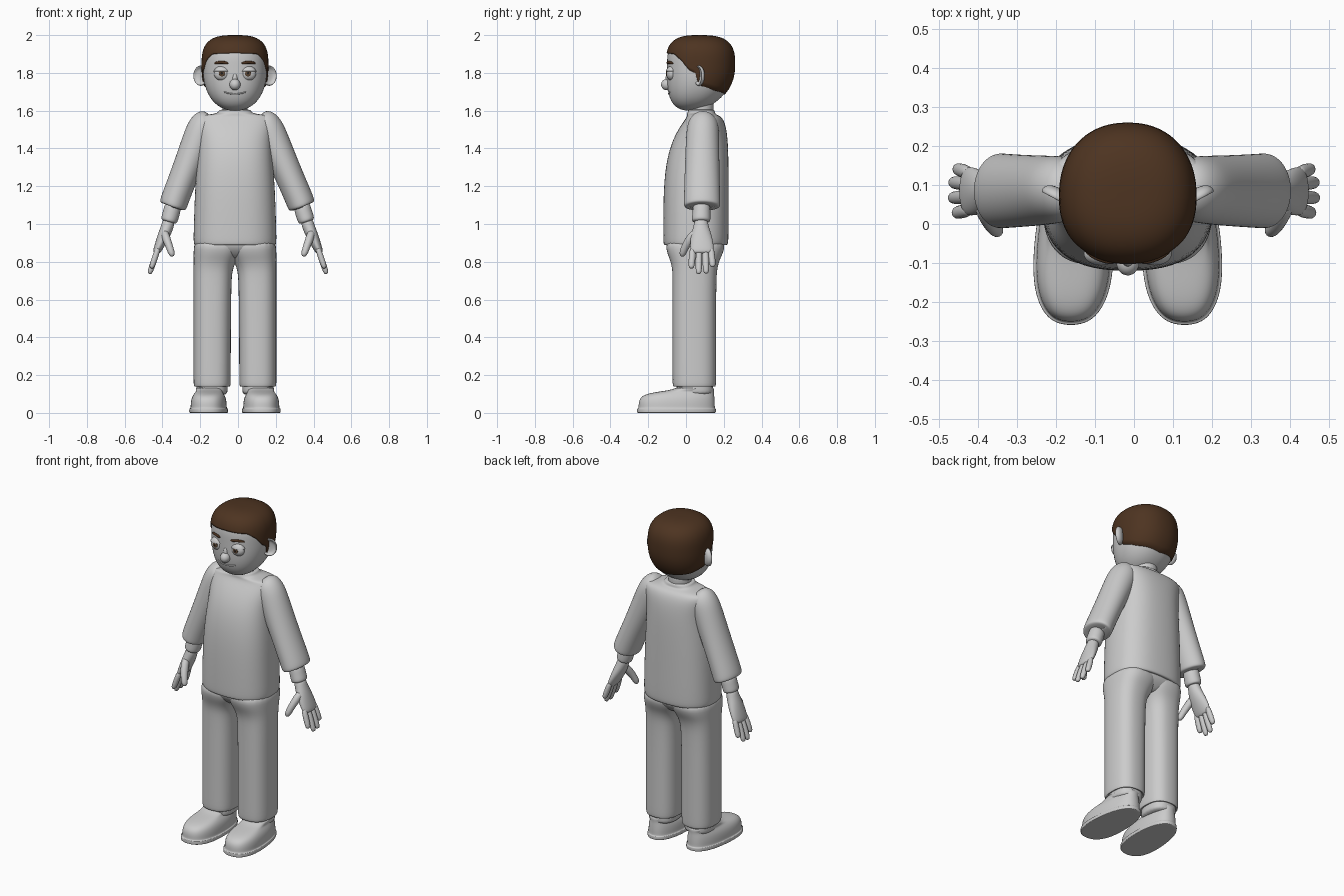
import bpy, bmesh
from math import sin, cos, pi, copysign
from mathutils import Vector, Matrix

cube = bpy.data.objects.get("Cube")
if cube:
    bpy.data.objects.remove(cube, do_unlink=True)

MID = -0.016          # centre line of head, torso and legs
SIDES = (("left", 1), ("right", -1))


def material(name, rgb):
    m = bpy.data.materials.new(name)
    m.use_nodes = True
    m.diffuse_color = (*rgb, 1)
    m.node_tree.nodes["Principled BSDF"].inputs["Base Color"].default_value = (*rgb, 1)
    return m


GREY = material("plain grey", (0.6, 0.6, 0.6))
HAIR = material("dark brown hair", (0.075, 0.034, 0.015))
IRIS = material("brown iris", (0.13, 0.075, 0.04))
PUPIL = material("dark pupil", (0.02, 0.015, 0.012))


def finish(name, bm, mat, subdiv=0):
    bmesh.ops.recalc_face_normals(bm, faces=bm.faces)
    for f in bm.faces:
        f.smooth = True
    me = bpy.data.meshes.new(name)
    bm.to_mesh(me)
    bm.free()
    me.materials.append(mat)
    ob = bpy.data.objects.new(name, me)
    bpy.context.collection.objects.link(ob)
    if subdiv:
        mod = ob.modifiers.new("smooth", "SUBSURF")
        mod.levels = mod.render_levels = subdiv
    return ob


def loft(name, rings, mat=GREY, subdiv=2):
    """Skin a list of equal rings of points and cap both ends."""
    bm = bmesh.new()
    rows = [[bm.verts.new(p) for p in ring] for ring in rings]
    n = len(rows[0])
    for a, b in zip(rows, rows[1:]):
        for i in range(n):
            j = (i + 1) % n
            bm.faces.new((a[i], a[j], b[j], b[i]))
    bm.faces.new(rows[0])
    bm.faces.new(rows[-1])
    return finish(name, bm, mat, subdiv)


def power(v, p):
    return copysign(abs(v) ** (2 / p), v)


def level(z, x0, x1, y0, y1, p=2.5, n=24):
    """Horizontal rounded ring inside the given bounds."""
    ts = [2 * pi * i / n for i in range(n)]
    return [Vector(((x0 + x1) / 2 + (x1 - x0) / 2 * power(sin(t), p),
                    (y0 + y1) / 2 - (y1 - y0) / 2 * power(cos(t), p), z)) for t in ts]


def tube(name, rows, mat=GREY, n=14, subdiv=1):
    """Tube along points; each row is x, y, z, depth radius, other radius."""
    pts = [Vector(r[:3]) for r in rows]
    rings = []
    for i, r in enumerate(rows):
        tan = (pts[min(i + 1, len(pts) - 1)] - pts[max(i - 1, 0)]).normalized()
        u = Vector((0, 1, 0))
        u = (u - tan * u.dot(tan)).normalized()
        v = tan.cross(u)
        rings.append([pts[i] + u * r[3] * cos(2 * pi * k / n) + v * r[4] * sin(2 * pi * k / n)
                      for k in range(n)])
    return loft(name, rings, mat, subdiv)


def ball(name, centre, size, mat=GREY, cut=None):
    bm = bmesh.new()
    bmesh.ops.create_uvsphere(bm, u_segments=28, v_segments=18, radius=1,
                              matrix=Matrix.Translation(centre) @ Matrix.Diagonal((*size, 1)))
    if cut is not None:   # keep only the part above a height
        bmesh.ops.bisect_plane(bm, geom=bm.verts[:] + bm.edges[:] + bm.faces[:],
                               plane_co=(0, 0, cut), plane_no=(0, 0, 1), clear_inner=True)
        bmesh.ops.holes_fill(bm, edges=[e for e in bm.edges if e.is_boundary])
    return finish(name, bm, mat)


# Shirt body with collar
shirt = [(.9, .19, -.09, .19), (.885, .212, -.115, .216), (.895, .221, -.121, .225),
         (.95, .221, -.122, .227), (1.2, .213, -.121, .227), (1.35, .2, -.102, .226),
         (1.45, .195, -.07, .222), (1.52, .205, -.03, .212), (1.56, .212, .0, .195),
         (1.575, .195, .005, .175), (1.582, .11, .005, .155), (1.592, .088, .008, .155),
         (1.605, .084, .012, .15), (1.605, .07, .02, .14)]
loft("shirt", [level(z, MID - w, MID + w, a, b) for z, w, a, b in shirt])

# Neck
loft("neck", [level(z, MID - w, MID + w, .08 - w, .08 + w, 2)
              for z, w in ((1.56, .066), (1.6, .065), (1.68, .07))])

# Trousers: seat and two legs
seat = [(.81, .1, -.04, .14), (.84, .18, -.075, .175), (.88, .214, -.108, .208), (.94, .21, -.105, .205)]
loft("trouser_seat", [level(z, MID - w, MID + w, a, b) for z, w, a, b in seat])
leg = [(.15, .04, .2, -.05, .14), (.136, .03, .212, -.064, .153), (.14, .022, .22, -.072, .16),
       (.2, .022, .22, -.072, .16), (.68, .02, .22, -.072, .16), (.76, .013, .22, -.072, .165),
       (.81, -.01, .22, -.085, .178), (.86, -.04, .22, -.107, .205), (.93, -.04, .215, -.108, .208)]

# Shoe rings: height, half width, toe, heel
shoe = [(0, .09, -.24, .14), (0, .107, -.26, .158), (.004, .108, -.261, .16), (.02, .108, -.261, .16),
        (.023, .106, -.259, .158), (.024, .1, -.252, .154), (.05, .1, -.253, .154),
        (.08, .095, -.245, .152), (.1, .084, -.215, .15), (.112, .075, -.15, .15),
        (.12, .078, -.09, .15), (.13, .082, -.06, .148), (.135, .076, -.05, .14)]


def shoe_ring(s, z, w, toe, heel):
    ring = level(z, -w, w, toe, heel)
    for p in ring:    # narrower heel, toes turned slightly outwards
        back = (p.y + .26) / .42
        p.x = p.x * (1 - .2 * back * back) + MID + s * (.146 - .016 * back)
    return ring


for side, s in SIDES:
    loft(side + "_trouser_leg", [level(z, *sorted((MID + s * a, MID + s * b)), c, d)
                                 for z, a, b, c, d in leg])
    loft(side + "_sock", [level(z, MID + s * .122 - .083, MID + s * .122 + .083, -.05, .145)
                          for z in (.09, .12, .16, .18)])
    loft(side + "_shoe", [shoe_ring(s, *r) for r in shoe])


# Arms: the centre line drifts slightly towards the hands
def arm_tube(name, s, rows, n=16, subdiv=2):
    def place(x, y, z, a, b):
        drift = MID * (1 - min(1, max(0, (1.57 - z) / .6)))
        return (s * x + drift, y, z, a, b)
    tube(name, [place(*r) for r in rows], GREY, n, subdiv)


sleeve = [(.13, .09, 1.572, .04, .04), (.152, .09, 1.556, .072, .066), (.168, .09, 1.52, .085, .082),
          (.19, .088, 1.47, .089, .085), (.235, .086, 1.36, .092, .08), (.285, .085, 1.24, .095, .076),
          (.33, .085, 1.13, .098, .076), (.34, .085, 1.1, .099, .075), (.344, .085, 1.088, .092, .066),
          (.343, .085, 1.092, .06, .05)]
wrist = [(.335, .083, 1.12, .046, .045), (.35, .082, 1.06, .048, .046), (.362, .08, 1.022, .051, .046),
         (.365, .08, 1.014, .046, .04), (.366, .08, 1.01, .03, .03)]
palm = [(.362, .08, 1.03, .034, .032), (.372, .08, .99, .04, .034), (.39, .08, .945, .055, .033),
        (.41, .083, .9, .063, .028), (.428, .085, .86, .064, .022), (.436, .085, .842, .052, .016)]
fingers = [("index", .037, .028, .765), ("middle", .07, .067, .735),
           ("ring", .102, .107, .738), ("little", .131, .142, .772)]

for side, s in SIDES:
    arm_tube(side + "_sleeve", s, sleeve)
    arm_tube(side + "_wrist", s, wrist)
    arm_tube(side + "_palm", s, palm)
    for finger, y0, y1, tip in fingers:
        rows = []
        for t, r in ((0, .016), (.4, .019), (.8, .018), (.95, .015), (1, .007)):
            z = .88 + (tip - .88) * t
            rows.append((.42 + (.88 - z) * .34, y0 + (y1 - y0) * t, z, r, r * .9))
        arm_tube(f"{side}_{finger}_finger", s, rows, 10, 1)
    arm_tube(side + "_thumb", s, [(.392, .06, .965, .02, .02), (.382, .028, .93, .026, .024),
                                  (.365, -.002, .885, .022, .02), (.353, -.016, .85, .02, .019),
                                  (.348, -.02, .835, .015, .014), (.346, -.021, .828, .006, .006)], 12, 1)


# Head form shared by skull, hair and facial details
def head_point(a, z, k=1.0, top=.15):
    d = (z - 1.84) / (top if z > 1.84 else .24)
    if d > 0:
        s, cy = (1 - min(d, 1) ** 3) ** (1 / 3), .07
    else:
        s, cy = max(0, 1 - abs(d) ** 2.4) ** .4545, .07 - .05 * d * d
    depth = .17 if cos(a) > 0 else .183
    return Vector((MID + .17 * s * k * power(sin(a), 2.2), cy - depth * s * k * power(cos(a), 2.2), z))


def face_y(x, z):
    return min((head_point(i * pi / 120 - pi / 2, z) for i in range(121)),
               key=lambda p: abs(p.x - MID - x)).y


N = 72
ANG = [2 * pi * i / N for i in range(N)]
drops = [-.998 * cos(pi * i / 28) for i in range(29)]
loft("head", [[head_point(a, 1.84 + c * (.15 if c > 0 else .24)) for a in ANG] for c in drops], GREY, 0)

# Hair cap with a hairline that dips at the sideburns and behind the ears
LINE = [(0, 1.905), (.75, 1.9), (1.05, 1.865), (1.3, 1.815), (1.48, 1.8), (1.6, 1.735), (2.2, 1.705), (3.2, 1.685)]


def hairline(a):
    a = min(a, 2 * pi - a)
    for (a0, z0), (a1, z1) in zip(LINE, LINE[1:]):
        if a <= a1:
            return z0 + (z1 - z0) * (a - a0) / (a1 - a0)


cap = [[head_point(a, hairline(a), .96, .16) for a in ANG]]
for i in range(19):
    t = sin(pi / 2 * i / 18) * .9995
    cap.append([head_point(a, hairline(a) + (2 - hairline(a)) * t, 1.04, .16) for a in ANG])
loft("hair", cap, HAIR, 0)

# Ears: dished discs turned partly forwards
dish = [(-.022, .35), (-.016, .8), (-.002, 1), (.009, .95), (.008, .82), (-.004, .66), (-.006, .1)]
for side, s in SIDES:
    centre = Vector((MID + s * .18, .07, 1.785))
    across, out = Vector((s * .88, .47, 0)), Vector((s * .47, -.88, 0))
    loft(side + "_ear", [[centre + out * h + across * .046 * k * cos(t) + Vector((0, 0, .056 * k * sin(t)))
                          for t in [2 * pi * i / 20 for i in range(20)]] for h, k in dish])

# Eyes, heavy lids and brows
for side, s in SIDES:
    x = MID + s * .069
    y = face_y(s * .069, 1.795) + .012
    ball(side + "_eyeball", (x, y, 1.795), (.042, .026, .036))
    ball(side + "_upper_eyelid", (x, y, 1.797), (.046, .031, .04), GREY, 1.808)
    ball(side + "_iris", (x, y - .024, 1.797), (.016, .005, .016), IRIS)
    ball(side + "_pupil", (x, y - .0275, 1.798), (.007, .003, .007), PUPIL)
    brow = []
    for t in range(7):
        bx = s * (.034 + .076 * t / 6)
        z = 1.85 + .006 * sin(pi * t / 6)
        r = .004 if t in (0, 6) else .008
        brow.append((MID + bx, face_y(bx, z) - .002, z, r * .8, r))
    tube(side + "_eyebrow", brow, HAIR, 10, 1)

# Nose and mouth
ball("nose", (MID, -.1, 1.738), (.029, .032, .03))
ball("nose_bridge", (MID, -.087, 1.765), (.016, .022, .04))
smile = []
for i in range(-5, 6):
    x = .06 * i / 5
    z = 1.688 + .012 * (i / 5) ** 2
    smile.append((MID + x, face_y(x, z), z, .005, .004))
tube("mouth", smile, GREY, 8, 1)
